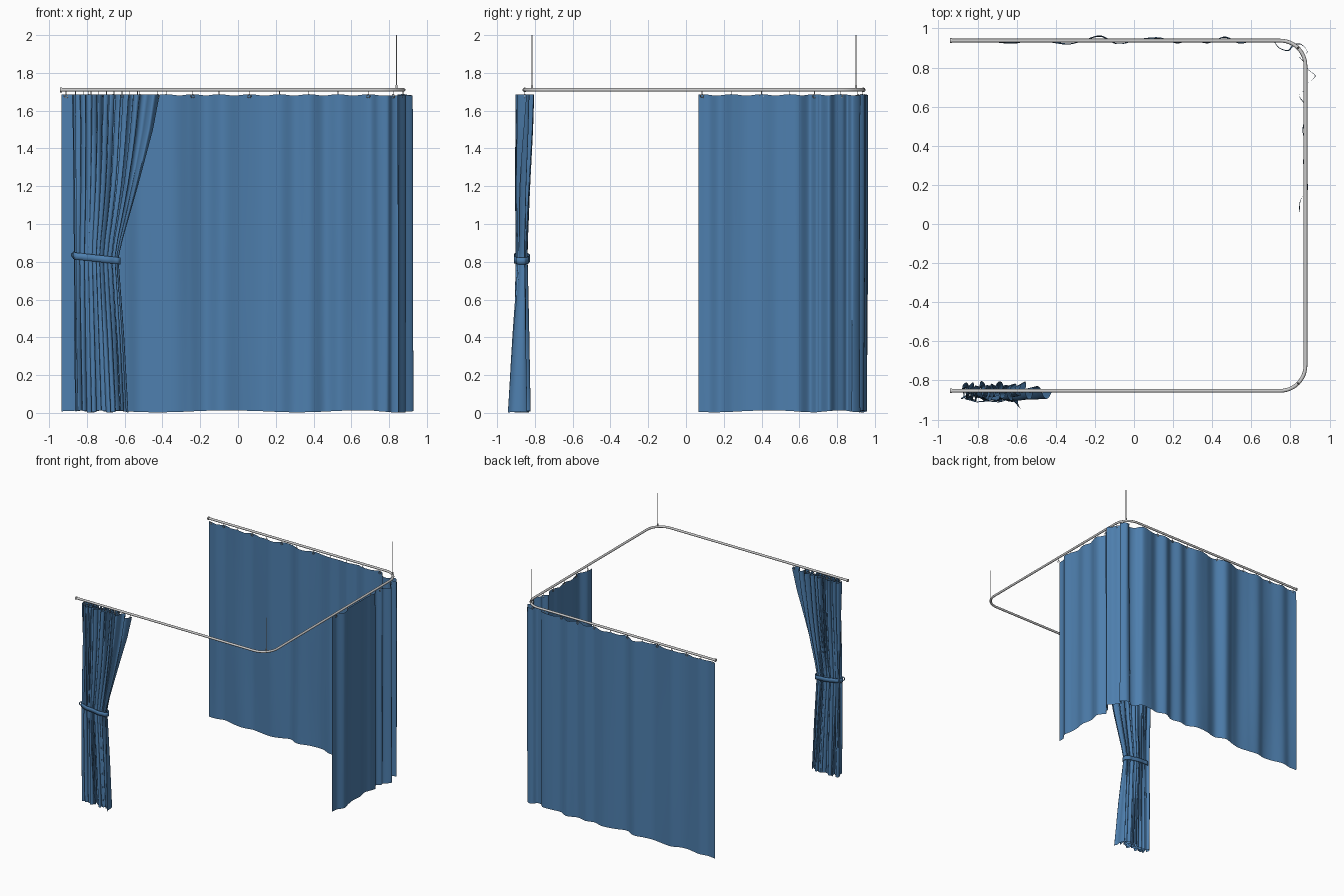
import bpy, bmesh, math
from mathutils import Vector

if "Cube" in bpy.data.objects:
    bpy.data.objects.remove(bpy.data.objects["Cube"])

def material(name, col):
    m = bpy.data.materials.new(name)
    m.diffuse_color = (*col, 1)
    m.use_nodes = True
    m.node_tree.nodes["Principled BSDF"].inputs["Base Color"].default_value = m.diffuse_color
    return m

BLUE = material("blue_cloth", (0.075, 0.21, 0.42))
RAIL_Z, TOP = 1.71, 1.685

def finish(o, mat=None, angle=50):
    bpy.ops.object.select_all(action='DESELECT')
    o.select_set(True)
    bpy.context.view_layer.objects.active = o
    if mat:
        o.data.materials.append(mat)
    bpy.ops.object.shade_smooth_by_angle(angle=math.radians(angle))
    return o

def sheet(name, fn, nu, nv, mat=None, closed=False):
    """Grid surface from fn(u, v) with u and v in 0..1."""
    bm = bmesh.new()
    cols = nu if closed else nu + 1
    g = [[bm.verts.new(fn(i / nu, j / nv)) for i in range(cols)] for j in range(nv + 1)]
    for j in range(nv):
        for i in range(nu):
            k = (i + 1) % cols
            bm.faces.new((g[j][i], g[j][k], g[j + 1][k], g[j + 1][i]))
    me = bpy.data.meshes.new(name)
    bm.to_mesh(me)
    bm.free()
    o = bpy.data.objects.new(name, me)
    bpy.context.collection.objects.link(o)
    return finish(o, mat, 80)

def tube(name, pts, r, res=4):
    cu = bpy.data.curves.new(name, 'CURVE')
    cu.dimensions = '3D'
    cu.bevel_depth, cu.bevel_resolution, cu.use_fill_caps = r, res, True
    s = cu.splines.new('POLY')
    s.points.add(len(pts) - 1)
    for p, q in zip(s.points, pts):
        p.co = (*q, 1)
    o = bpy.data.objects.new(name, cu)
    bpy.context.collection.objects.link(o)
    bpy.ops.object.select_all(action='DESELECT')
    o.select_set(True)
    bpy.context.view_layer.objects.active = o
    bpy.ops.object.convert(target='MESH')
    return finish(bpy.context.object)

def catmull(pts, t):
    n = len(pts) - 1
    i = min(int(t * n), n - 1)
    f = t * n - i
    a, b, c, d = (Vector(pts[max(0, min(n, i + k))]) for k in (-1, 0, 1, 2))
    return 0.5 * (2*b + (c - a)*f + (2*a - 5*b + 4*c - d)*f**2 + (3*b - a - 3*c + d)*f**3)

def keyed(keys, z):
    """Piecewise smooth interpolation of tuples keyed by height."""
    for lo, hi in zip(keys, keys[1:]):
        if z <= hi[0]:
            f = max(0, (z - lo[0]) / (hi[0] - lo[0]))
            return [a + (b - a) * f for a, b in zip(lo[1:], hi[1:])]
    return keys[-1][1:]

# U-shaped rail with two rounded corners
XR, YB, YF, R = 0.877, 0.938, -0.853, 0.13
def corner(cx, cy, a0):
    return [(cx + R * math.cos(a0 - i * math.pi / 24), cy + R * math.sin(a0 - i * math.pi / 24), RAIL_Z)
            for i in range(13)]
c1, c2 = (XR - R, YB - R), (XR - R, YF + R)
tube("rail", [(-0.94, YB, RAIL_Z)] + corner(*c1, math.pi / 2) + corner(*c2, 0) + [(-0.94, YF, RAIL_Z)], 0.0095)

# Rail end caps
for n, y in (("back", YB), ("front", YF)):
    tube("rail_cap_" + n, [(-0.942, y, RAIL_Z), (-0.932, y, RAIL_Z)], 0.0125)

# Ceiling hangers at the corners
for n, (cx, cy), s in (("back", c1, 1), ("front", c2, -1)):
    x, y = cx + R * 0.7071, cy + s * R * 0.7071
    tube("hanger_rod_" + n, [(x, y, RAIL_Z), (x, y, 2.0)], 0.003)
    tube("hanger_socket_" + n, [(x, y, RAIL_Z), (x, y, 1.735)], 0.006)

# Spread curtain round the back corner, seen from above
FOLDS = [(-.935, .94), (-.86, .93), (-.78, .945), (-.68, .93), (-.6, .93), (-.52, .945), (-.43, .93),
         (-.34, .92), (-.26, .94), (-.17, .963), (-.08, .92), (.02, .94), (.13, .95), (.22, .928),
         (.3, .945), (.38, .925), (.46, .953), (.54, .925), (.62, .942), (.7, .945), (.74, .9),
         (.79, .885), (.82, .915), (.855, .92), (.885, .88), (.85, .855), (.87, .83), (.89, .79),
         (.925, .755), (.88, .715), (.88, .69), (.845, .655), (.88, .6), (.88, .55), (.865, .48),
         (.875, .4), (.865, .32), (.875, .25), (.89, .18), (.85, .12), (.845, .065)]
HOOKS_X = [-.91, -.79, -.66, -.52, -.38, -.24, -.10, .06, .22, .375, .53, .69]
HOOKS_Y = [.82, .68, .55, .40, .24, .085]

def sag(p):
    """Top hem droops slightly between hooks."""
    d = min([abs(p.x - h) for h in HOOKS_X] if p.x < .75 else [abs(p.y - h) for h in HOOKS_Y])
    return 0.008 * min(1, d / 0.07) ** 1.5

def spread(u, v):
    p = catmull(FOLDS, u)
    drop = 1 - v
    x = p.x + 0.004 * drop * math.sin(63 * u + 2) * (p.x > -.9)
    y = p.y + 0.006 * drop * math.sin(50 * u + 3 * v) * (u < .6)
    hi = TOP + 0.002 - sag(p)
    lo = 0.008 + 0.005 * math.sin(31 * u)
    return (x, y, lo + (hi - lo) * v)
sheet("spread_curtain", spread, 480, 40, BLUE)

# Gathered curtain: height, left x, right x, centre y, fold depth, top bunching
SHAPE = [(0, -.855, -.58, -.865, .040, 0), (.4, -.86, -.602, -.868, .036, 0),
         (.74, -.862, -.627, -.87, .031, 0), (.82, -.862, -.633, -.87, .029, 0),
         (.92, -.862, -.61, -.869, .030, .15), (1.2, -.865, -.53, -.866, .038, .5),
         (1.5, -.868, -.45, -.857, .044, .9), (TOP, -.872, -.415, -.853, .046, 1)]
N = 11
def gathered(u, v):
    z = 0.008 + (TOP - 0.008) * v
    xl, xr, yc, amp, bunch = keyed(SHAPE, z)
    g = u + bunch * (0.72 * u + 0.28 * u ** 9 - u)
    a = 2 * math.pi * N * u
    depth = amp * (0.8 + 0.28 * math.sin(7.3 * u * 6 + 1.5 * v))
    x = xl + (xr - xl) * g - 0.010 * math.sin(2 * a) * (1 - u ** 8)
    y = yc + depth * math.sin(a + 0.5 * math.sin(4 * v + 9 * u))
    y -= 0.085 * u ** 24 * max(0, 1 - z / 0.75)          # loose outer corner
    return (x, y, z + 0.006 * math.sin(17 * u) * (1 - v) ** 4)
sheet("gathered_curtain", gathered, 440, 56, BLUE)

# Tie band round the gathered curtain
def band(u, v):
    a = 2 * math.pi * u
    c, s = math.cos(a), math.sin(a)
    dx = 0.126 * math.copysign(abs(c) ** 0.7, c)
    dy = 0.041 * math.copysign(abs(s) ** 0.7, s) * (1 + 0.06 * math.sin(9 * a))
    return (-.747 + dx, -.87 + dy, 0.818 - 0.11 * dx + 0.036 * (v - 0.5))
b = sheet("tie_band", band, 72, 2, BLUE, closed=True)
m = b.modifiers.new("thickness", 'SOLIDIFY')
m.thickness = 0.005

# Tie loop at the band end
bpy.ops.mesh.primitive_torus_add(major_radius=0.014, minor_radius=0.004, major_segments=20, minor_segments=8,
                                 location=(-.868, -.885, .836), rotation=(math.pi / 2, 0, 0.5))
bpy.context.object.name = "tie_loop"
finish(bpy.context.object, BLUE)

# Curtain hooks: small ring through the hem and a wire up to the rail
def hook(name, x, y, yaw):
    bpy.ops.mesh.primitive_torus_add(major_radius=0.009, minor_radius=0.002, major_segments=14, minor_segments=6,
                                     location=(x, y, 1.677), rotation=(math.pi / 2, 0, yaw))
    bpy.context.object.name = name + "_ring"
    finish(bpy.context.object)
    tube(name + "_wire", [(x, y, 1.684), (x, y, RAIL_Z - 0.008)], 0.002, 1)

for i, x in enumerate(HOOKS_X):
    hook(f"back_hook_{i}", x, YB - 0.004, 0)
hook("corner_hook", .822, .91, -.7)
for i, y in enumerate(HOOKS_Y):
    hook(f"side_hook_{i}", XR - 0.004, y, math.pi / 2)
for i in range(9):
    hook(f"front_hook_{i}", -.86 + 0.041 * i, YF, math.pi / 2)
hook("front_hook_end", -.425, YF, 0)
